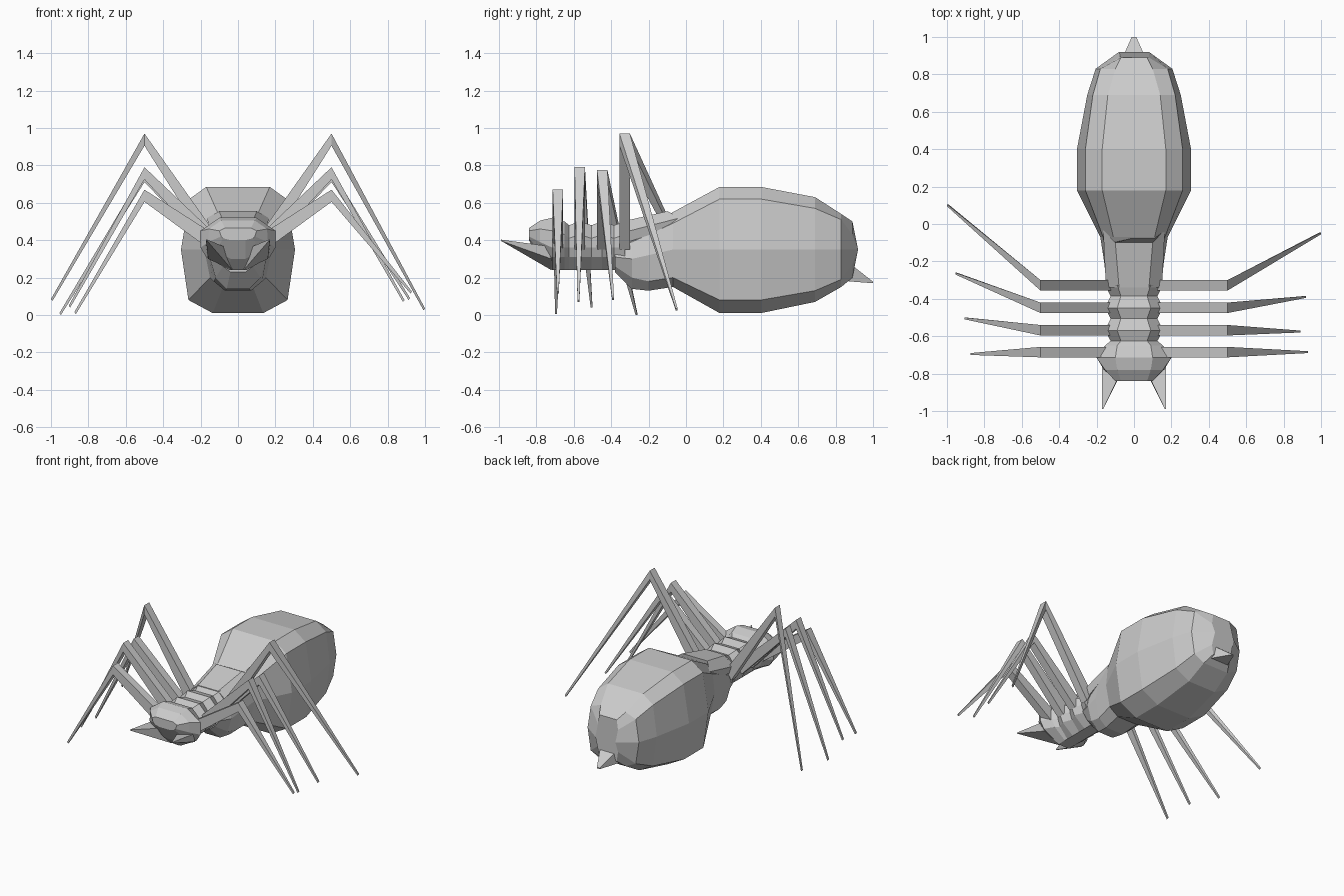
import bpy, bmesh
from mathutils import Vector


def loft(name, rings):
    """Skin a list of equal-length closed rings, cap both ends."""
    bm = bmesh.new()
    vr = [[bm.verts.new(Vector(p)) for p in r] for r in rings]
    n = len(vr[0])
    for a, b in zip(vr, vr[1:]):
        for i in range(n):
            j = (i + 1) % n
            bm.faces.new((a[i], a[j], b[j], b[i]))
    bm.faces.new(vr[0][::-1])
    bm.faces.new(vr[-1])
    bmesh.ops.recalc_face_normals(bm, faces=bm.faces)
    me = bpy.data.meshes.new(name)
    bm.to_mesh(me)
    bm.free()
    ob = bpy.data.objects.new(name, me)
    bpy.context.collection.objects.link(ob)
    return ob


def ring(y, half, bulge=None):
    """Mirror a half section of (x, z) points across x = 0."""
    b = bulge or [0] * len(half)
    right = [(x, y + d, z) for (x, z), d in zip(half, b)]
    return right + [(-x, yy, z) for x, yy, z in reversed(right)]


# Abdomen with narrow waist
loft("abdomen", [
    ring(-0.38, [(.06, .38), (.10, .36), (.12, .31), (.08, .26), (.04, .23)]),
    ring(-0.29, [(.07, .42), (.13, .39), (.15, .30), (.12, .20), (.06, .14)]),
    ring(-0.20, [(.08, .46), (.14, .43), (.16, .32), (.13, .18), (.07, .13)]),
    ring(-0.07, [(.11, .55), (.165, .49), (.18, .35), (.15, .20), (.08, .15)]),
    ring(0.18, [(.17, .685), (.26, .62), (.305, .35), (.265, .08), (.135, .01)]),
    ring(0.40, [(.17, .685), (.26, .62), (.305, .35), (.265, .08), (.135, .01)]),
    ring(0.69, [(.14, .63), (.22, .57), (.25, .35), (.22, .13), (.11, .07)]),
    ring(0.83, [(.10, .54), (.18, .51), (.205, .35), (.18, .19), (.10, .15)]),
    ring(0.89, [(.07, .50), (.08, .43), (.08, .35), (.08, .27), (.07, .20)],
         [0, 0, .03, 0, 0]),
])

# Spinneret at the tail
loft("spinneret", [
    ring(0.87, [(.07, .28), (.07, .18)]),
    ring(1.00, [(.012, .178), (.012, .17)]),
])


# Ribbed thorax and head
def rib(y, top, side, z):
    return ring(y, [(top, z), (side, z - .07), (side, .36), (side * .85, .31), (.045, .24)])


thorax = [
    ring(-0.84, [(.07, .465), (.10, .45), (.09, .42), (.08, .41), (.04, .40)]),
    ring(-0.78, [(.09, .505), (.155, .46), (.16, .39), (.12, .34), (.04, .30)]),
    rib(-0.715, .10, .20, .52),
]
for y, ridge in [(-.65, 1), (-.625, 0), (-.57, 1), (-.505, 0),
                 (-.45, 1), (-.385, 0), (-.325, 1)]:
    thorax.append(rib(y, .09 if ridge else .07, .155 if ridge else .125,
                      .50 if ridge else .48))
loft("thorax", thorax)

# Rear collar of the shell, flaring over the waist
loft("collar", [
    ring(-0.34, [(.08, .50), (.15, .44), (.13, .38)]),
    ring(-0.10, [(.10, .555), (.165, .52), (.15, .46)], [0, .07, 0]),
])

# Legs: right and left feet differ, knees sit at x = 0.5
legs = [  # y, knee z, right foot, left foot
    (-.328, .97, (1.0, -.05, .03), (-1.0, .10, .08)),
    (-.448, .775, (.92, -.39, .085), (-.955, -.265, .005)),
    (-.568, .79, (.89, -.575, .075), (-.905, -.505, .045)),
    (-.685, .67, (.93, -.685, .12), (-.875, -.695, .01)),
]


def leg(name, y, knee, foot):
    s = 1 if foot[0] > 0 else -1

    def sec(top, bot, yc, w):
        return [(top[0], yc - w, top[1]), (top[0], yc + w, top[1]),
                (bot[0], yc + w, bot[1]), (bot[0], yc - w, bot[1])]
    x, fy, fz = foot
    loft(name, [
        sec((s * .11, .42), (s * .15, .35), y, .028),
        sec((s * .5, knee), (s * .5, knee - .065), y, .028),
        sec((x, fz + .005), (x - s * .008, fz - .005), fy, .005),
    ])


for i, (y, knee, rf, lf) in enumerate(legs, 1):
    leg(f"right_leg_{i}", y, knee, rf)
    leg(f"left_leg_{i}", y, knee, lf)

# Fangs pointing forward
for s, side in ((1, "right"), (-1, "left")):
    loft(f"{side}_fang", [
        [(s * .03, -.72, .24), (s * .16, -.72, .30), (s * .17, -.75, .37), (s * .06, -.77, .36)],
        [(s * .165, -.99, .397), (s * .17, -.99, .397), (s * .17, -.99, .403), (s * .165, -.99, .403)],
    ])
